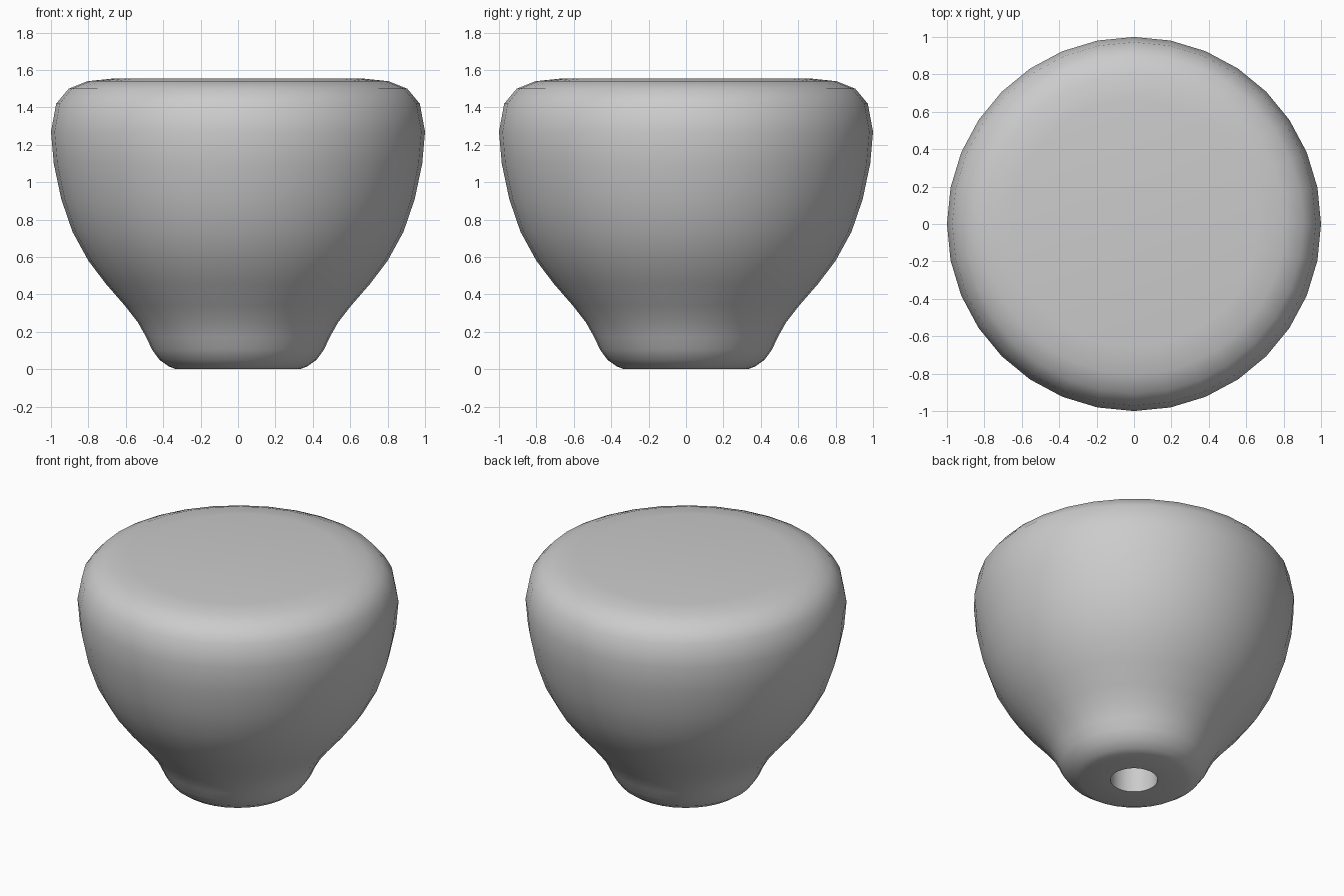
import bpy, bmesh, math

if "Cube" in bpy.data.objects:
    bpy.data.objects.remove(bpy.data.objects["Cube"])

SEGMENTS = 32

# Half-section (radius, height): blind shaft hole, foot, flared body, rounded top
PROFILE = [
    (0.0, 0.70), (0.147, 0.70), (0.147, 0.0),
    (0.33, 0.0), (0.37, 0.015), (0.42, 0.05), (0.46, 0.105), (0.49, 0.17),
    (0.535, 0.25), (0.605, 0.34), (0.705, 0.455), (0.80, 0.58), (0.885, 0.735),
    (0.945, 0.91), (0.985, 1.10), (1.0, 1.27), (0.972, 1.42), (0.905, 1.50),
    (0.805, 1.54), (0.66, 1.555), (0.0, 1.555),
]


def lathe(name, profile, segments):
    bm = bmesh.new()
    verts = [bm.verts.new((r, 0, z)) for r, z in profile]
    edges = [bm.edges.new(pair) for pair in zip(verts, verts[1:])]
    bmesh.ops.spin(bm, geom=verts + edges, cent=(0, 0, 0), axis=(0, 0, 1),
                   angle=2 * math.pi, steps=segments, use_merge=False)
    bmesh.ops.remove_doubles(bm, verts=bm.verts[:], dist=1e-4)
    bmesh.ops.recalc_face_normals(bm, faces=bm.faces[:])
    mesh = bpy.data.meshes.new(name)
    bm.to_mesh(mesh)
    bm.free()
    obj = bpy.data.objects.new(name, mesh)
    bpy.context.collection.objects.link(obj)
    return obj


# Round knob with a hole in its foot
knob = lathe("knob", PROFILE, SEGMENTS)
bpy.context.view_layer.objects.active = knob
knob.select_set(True)
bpy.ops.object.shade_smooth_by_angle(angle=math.radians(50))
